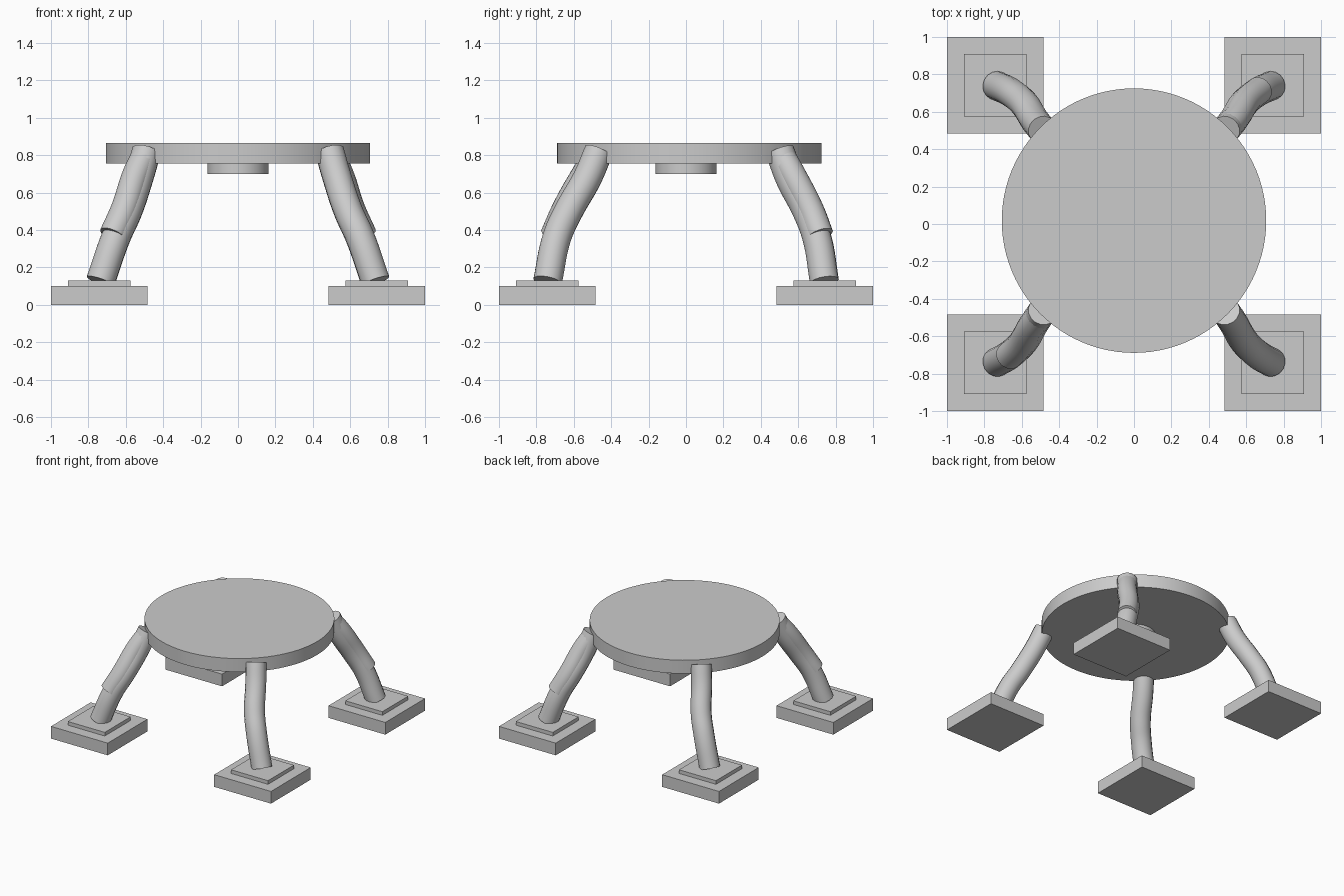
import bpy
import math
from mathutils import Vector

if "Cube" in bpy.data.objects:
    bpy.data.objects.remove(bpy.data.objects["Cube"], do_unlink=True)

# Single plain grey
grey = bpy.data.materials.new("plain_grey")
grey.use_nodes = True
GREY = (0.6, 0.6, 0.6, 1)
grey.diffuse_color = GREY
grey.node_tree.nodes["Principled BSDF"].inputs["Base Color"].default_value = GREY


def finish(obj, name, smooth=False):
    obj.name = name
    obj.data.materials.clear()
    obj.data.materials.append(grey)
    if smooth:
        bpy.ops.object.select_all(action="DESELECT")
        obj.select_set(True)
        bpy.context.view_layer.objects.active = obj
        bpy.ops.object.shade_smooth_by_angle(angle=math.radians(35))
    return obj


def disc(name, radius, y, bottom, top, sides=96):
    bpy.ops.mesh.primitive_cylinder_add(vertices=sides, radius=radius, depth=top - bottom,
                                        location=(0, y, (bottom + top) / 2))
    return finish(bpy.context.object, name, True)


def slab(name, x, y, width, bottom, top):
    bpy.ops.mesh.primitive_cube_add(size=1, location=(x, y, (bottom + top) / 2))
    obj = bpy.context.object
    obj.scale = (width, width, top - bottom)
    bpy.ops.object.transform_apply(location=False, rotation=False, scale=True)
    return finish(obj, name)


def tube(name, points, radius):
    """Capped round tube through smooth path points, turned into a mesh."""
    curve = bpy.data.curves.new(name + "_path", "CURVE")
    curve.dimensions = "3D"
    curve.bevel_depth = radius
    curve.bevel_resolution = 6
    curve.resolution_u = 8
    curve.use_fill_caps = True
    spline = curve.splines.new("BEZIER")
    spline.bezier_points.add(len(points) - 1)
    for knot, p in zip(spline.bezier_points, points):
        knot.co = p
        knot.handle_left_type = knot.handle_right_type = "AUTO"
    path = bpy.data.objects.new(name + "_path", curve)
    bpy.context.collection.objects.link(path)
    bpy.context.view_layer.update()
    graph = bpy.context.evaluated_depsgraph_get()
    mesh = bpy.data.meshes.new_from_object(path.evaluated_get(graph))
    bpy.data.objects.remove(path, do_unlink=True)
    obj = bpy.data.objects.new(name, mesh)
    bpy.context.collection.objects.link(obj)
    return finish(obj, name, True)


# Round top and the hub beneath it
disc("round_top", 0.707, 0.018, 0.755, 0.865)
disc("under_hub", 0.163, 0, 0.70, 0.757, 64)

# Wavy leg path for one quadrant, from top to foot
LEG = [(0.49, 0.485, 0.82), (0.53, 0.54, 0.68), (0.59, 0.637, 0.50),
       (0.653, 0.695, 0.36), (0.735, 0.74, 0.125)]

for sx, sy in [(1, -1), (-1, -1), (1, 1), (-1, 1)]:
    side = ("front" if sy < 0 else "back") + ("_left" if sx > 0 else "_right")

    # Stepped square foot
    slab(side + "_foot", sx * 0.742, sy * 0.742, 0.516, 0, 0.10)
    slab(side + "_foot_step", sx * 0.742, sy * 0.742, 0.336, 0.10, 0.13)

    # Leg, with its top following the slight offset of the round top
    path = []
    for i, (x, y, z) in enumerate(LEG):
        shift = 0.018 * (1 - i / (len(LEG) - 1))
        path.append(Vector((sx * x, sy * y + shift, z)))
    tube(side + "_leg", path, 0.078)

    # Raised bark-like strip on the outer face of two opposite legs
    if sx == sy:
        out = Vector((sx * 0.016, sy * 0.016, 0.012))
        strip = [path[0].lerp(path[1], 0.2)] + [p + out for p in path[1:4]]
        tube(side + "_leg_strip", strip, 0.074)
